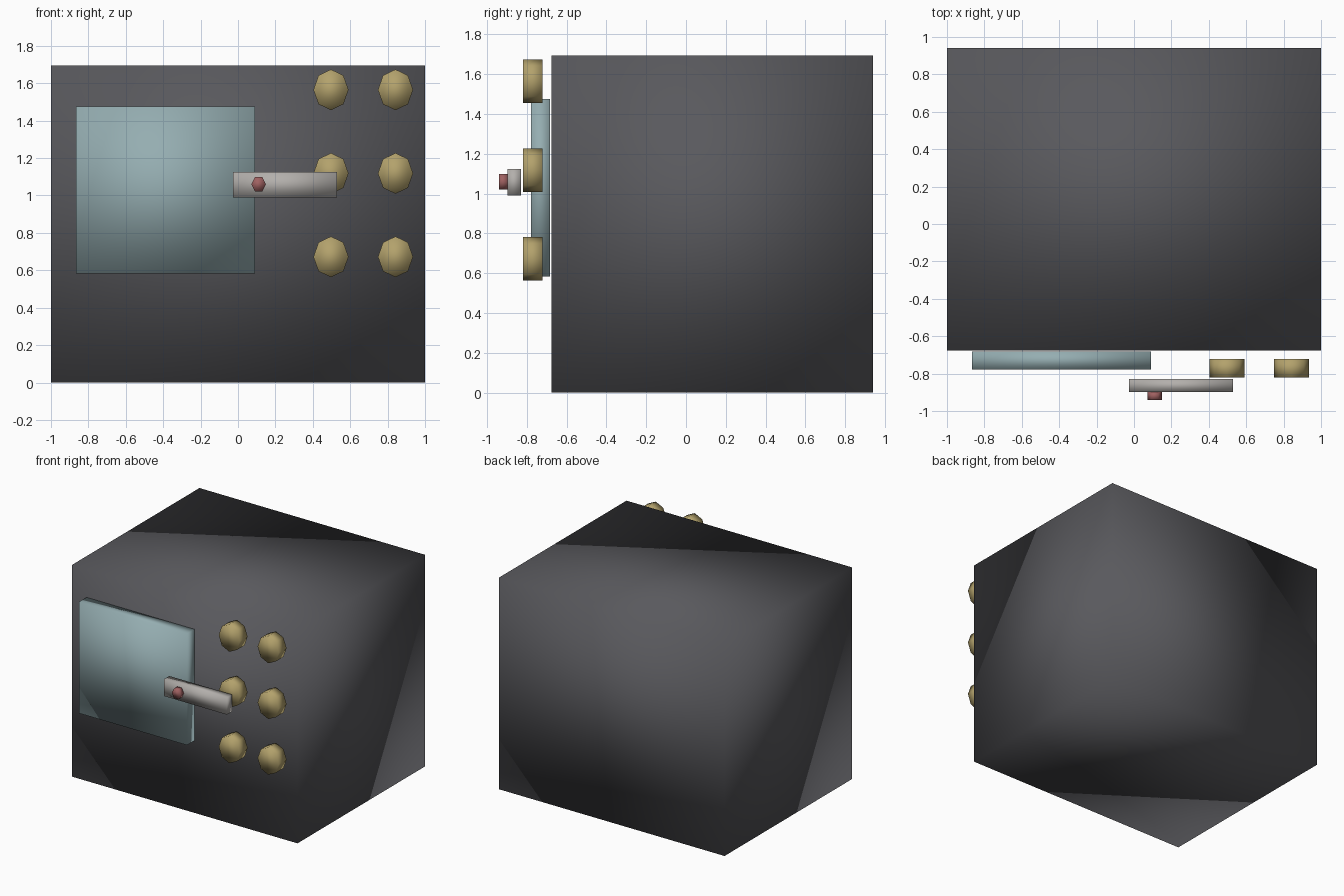
import bpy, bmesh
from math import cos, sin, tau

if "Cube" in bpy.data.objects:
    bpy.data.objects.remove(bpy.data.objects["Cube"])


def material(name, rgb):
    m = bpy.data.materials.new(name)
    m.diffuse_color = (*rgb, 1)
    m.use_nodes = True
    m.node_tree.nodes["Principled BSDF"].inputs["Base Color"].default_value = m.diffuse_color
    return m


def prism(name, outline, y0, y1, mat):
    """Extrude an x/z outline from y0 (front) to y1 (back), smooth shaded."""
    bm = bmesh.new()
    front = bm.faces.new([bm.verts.new((x, y0, z)) for x, z in outline])
    ext = bmesh.ops.extrude_face_region(bm, geom=[front], use_keep_orig=True)
    for v in ext["geom"]:
        if isinstance(v, bmesh.types.BMVert):
            v.co.y = y1
    bmesh.ops.recalc_face_normals(bm, faces=bm.faces)
    for f in bm.faces:
        f.smooth = True
    me = bpy.data.meshes.new(name)
    bm.to_mesh(me)
    bm.free()
    me.materials.append(mat)
    ob = bpy.data.objects.new(name, me)
    bpy.context.collection.objects.link(ob)
    return ob


def rect(x0, x1, z0, z1):
    return [(x0, z0), (x1, z0), (x1, z1), (x0, z1)]


def ngon(cx, cz, rx, rz, n):
    return [(cx + rx * cos(tau * i / n), cz + rz * sin(tau * i / n)) for i in range(n)]


dark = material("dark_steel", (0.10, 0.10, 0.11))
glass = material("pale_blue", (0.30, 0.42, 0.44))
brass = material("brass", (0.45, 0.36, 0.15))
metal = material("light_metal", (0.45, 0.43, 0.41))
red = material("dull_red", (0.35, 0.12, 0.12))

# Main body and raised front panel
prism("body", rect(-1, 1, 0, 1.695), -0.675, 0.94, dark)
prism("front_panel", rect(-0.865, 0.092, 0.583, 1.475), -0.778, -0.682, glass)

# Two columns of three octagonal knobs
for x in (0.497, 0.842):
    for z in (1.565, 1.118, 0.672):
        prism("knob", ngon(x, z, 0.094, 0.109, 8), -0.82, -0.722, brass)

# Handle bar with its hexagonal pin
prism("handle", rect(-0.028, 0.53, 0.99, 1.125), -0.897, -0.83, metal)
prism("handle_pin", ngon(0.11, 1.06, 0.039, 0.044, 6), -0.94, -0.897, red)
